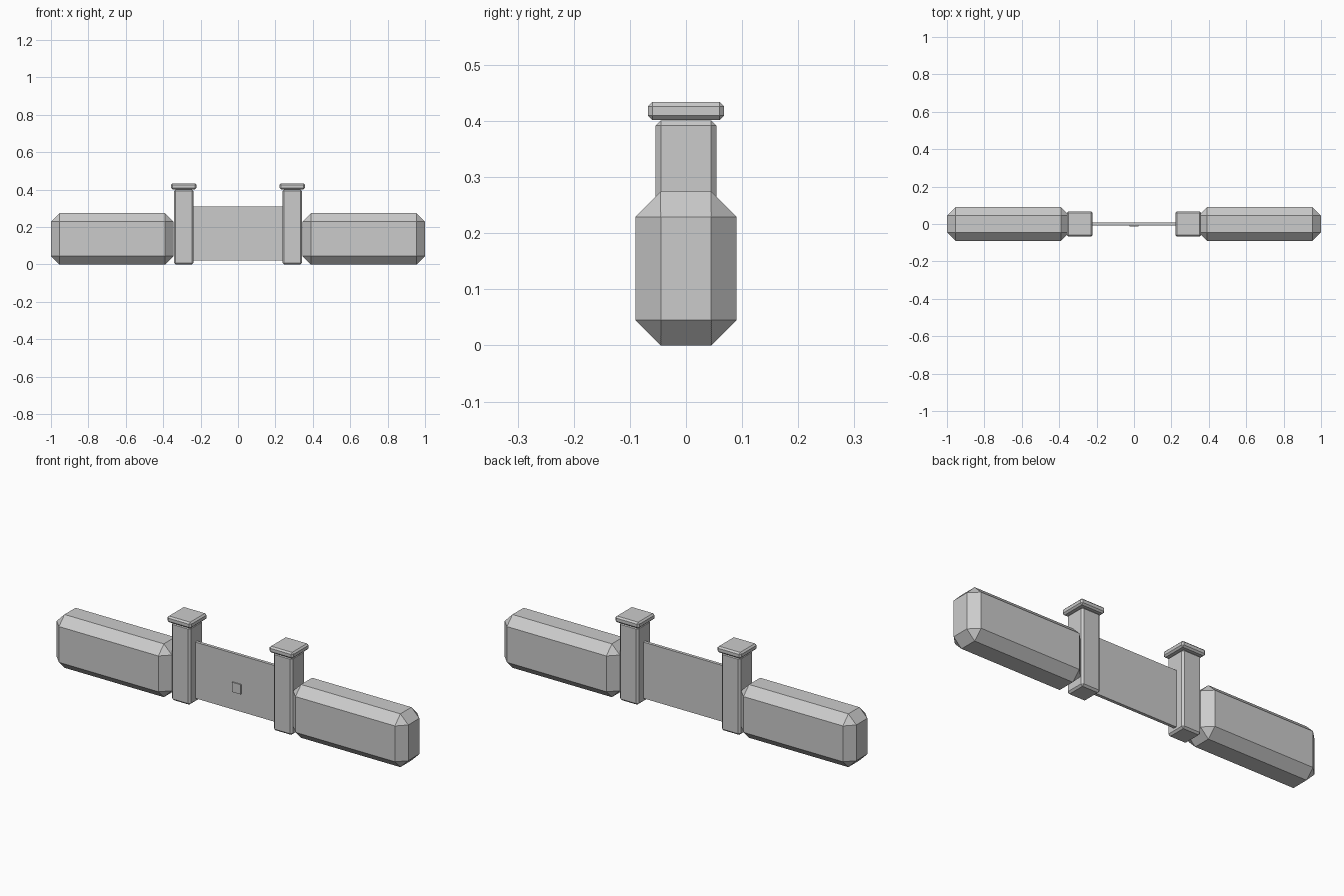
import bpy, bmesh

if "Cube" in bpy.data.objects:
    bpy.data.objects.remove(bpy.data.objects["Cube"])

grey = bpy.data.materials.new("stone grey")
grey.diffuse_color = (0.6, 0.6, 0.6, 1)
grey.use_nodes = True
grey.node_tree.nodes["Principled BSDF"].inputs["Base Color"].default_value = grey.diffuse_color


def block(name, lo, hi, chamfer=0.0):
    """Box between two corners with all edges chamfered."""
    bm = bmesh.new()
    bmesh.ops.create_cube(bm, size=1)
    for v in bm.verts:
        v.co = [(a + b) / 2 + c * (b - a) for a, b, c in zip(lo, hi, v.co)]
    if chamfer:
        bmesh.ops.bevel(bm, geom=bm.edges[:], offset=chamfer, offset_type='OFFSET',
                        segments=1, affect='EDGES', profile=0.5)
    bmesh.ops.recalc_face_normals(bm, faces=bm.faces[:])
    mesh = bpy.data.meshes.new(name)
    bm.to_mesh(mesh)
    bm.free()
    mesh.materials.append(grey)
    obj = bpy.data.objects.new(name, mesh)
    bpy.context.collection.objects.link(obj)
    return obj


for side, s in (("left", -1), ("right", 1)):
    # Chamfered hedge
    x0, x1 = sorted((s * 0.345, s * 1.0))
    block(side + "_hedge", (x0, -0.09, 0), (x1, 0.09, 0.274), 0.045)
    # Gate post and its cap
    c = s * 0.29
    block(side + "_post", (c - 0.053, -0.054, 0), (c + 0.053, 0.054, 0.401), 0.009)
    block(side + "_post_cap", (c - 0.068, -0.068, 0.402), (c + 0.068, 0.068, 0.434), 0.008)

# Gate panel between the posts, with a latch on the front
block("gate", (-0.24, -0.008, 0.021), (0.24, 0.008, 0.31))
block("latch", (-0.025, -0.014, 0.113), (0.025, -0.006, 0.163))
